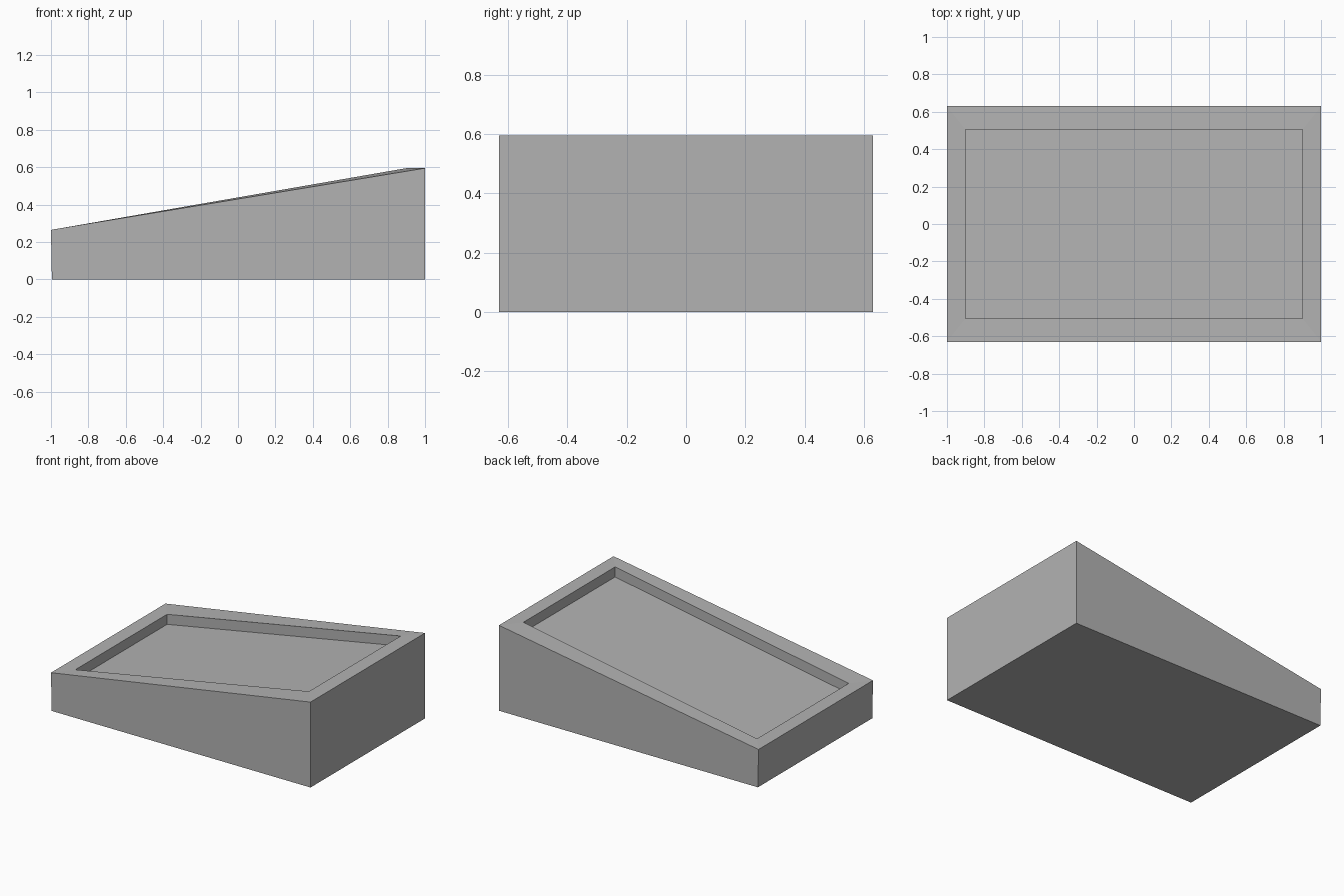
import bpy
import bmesh

LENGTH, WIDTH = 2.0, 1.26
LOW, HIGH = 0.265, 0.595
RECESS_DEPTH = 0.07

cube = bpy.data.objects.get("Cube")
if cube:
    bpy.data.objects.remove(cube, do_unlink=True)

grey = bpy.data.materials.new("plain grey")
grey.use_nodes = True
colour = (0.45, 0.45, 0.45, 1)
grey.diffuse_color = colour
grey.node_tree.nodes["Principled BSDF"].inputs["Base Color"].default_value = colour

bm = bmesh.new()


def ring(left, right, half_width, z_left, z_right):
    """Rectangle of four corners, sloping along x."""
    corners = [(left, -half_width, z_left), (right, -half_width, z_right),
               (right, half_width, z_right), (left, half_width, z_left)]
    return [bm.verts.new(c) for c in corners]


# Base, outer rim, inner rim (narrower but with the same rise), recess floor
x, y = LENGTH / 2, WIDTH / 2
inner_x, inner_y = 0.9, 0.505
rings = [
    ring(-x + 0.005, x, y, 0, 0),
    ring(-x, x, y, LOW, HIGH),
    ring(-inner_x, inner_x, inner_y, LOW, HIGH),
    ring(-inner_x, inner_x, inner_y, LOW - RECESS_DEPTH, HIGH - RECESS_DEPTH),
]

# Outer walls, sloping rim and recess walls, closed by bottom and floor
for a, b in zip(rings, rings[1:]):
    for i in range(4):
        j = (i + 1) % 4
        bm.faces.new((a[i], a[j], b[j], b[i]))
bm.faces.new(reversed(rings[0]))
bm.faces.new(rings[-1])
bmesh.ops.recalc_face_normals(bm, faces=bm.faces)

mesh = bpy.data.meshes.new("wedge_tray")
bm.to_mesh(mesh)
bm.free()
mesh.materials.append(grey)
tray = bpy.data.objects.new("wedge_tray", mesh)
bpy.context.collection.objects.link(tray)
